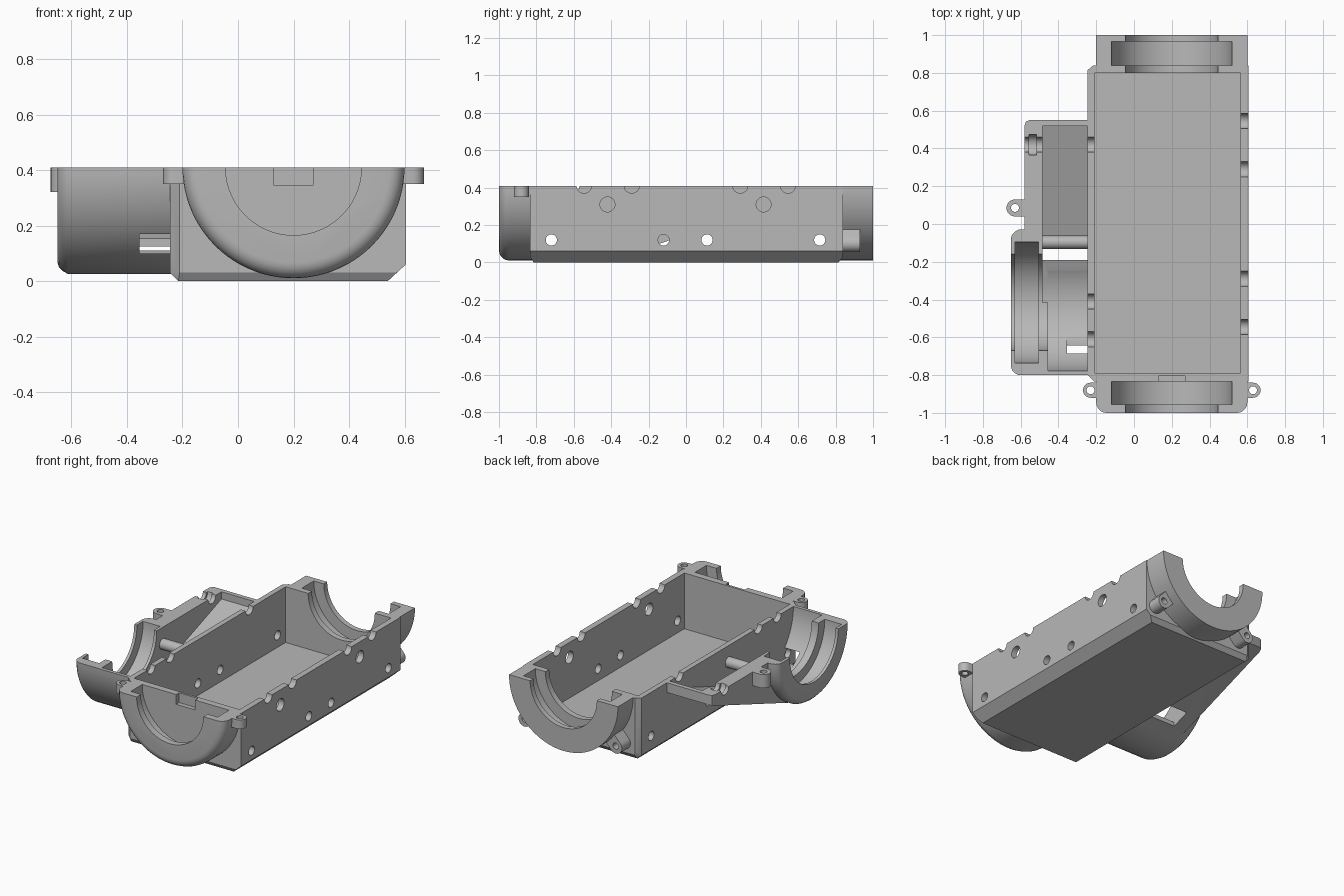
import bpy, bmesh, math
from mathutils import Vector

if "Cube" in bpy.data.objects:
    bpy.data.objects.remove(bpy.data.objects["Cube"])

TOP = 0.41
grey = bpy.data.materials.new("housing grey")
grey.diffuse_color = (0.48, 0.48, 0.48, 1)
grey.use_nodes = True
grey.node_tree.nodes["Principled BSDF"].inputs["Base Color"].default_value = grey.diffuse_color


def solid(name, pts):
    """Convex solid around a set of points."""
    bm = bmesh.new()
    for p in pts:
        bm.verts.new(p)
    res = bmesh.ops.convex_hull(bm, input=bm.verts[:])
    junk = {g for g in res["geom_interior"] + res["geom_unused"] if isinstance(g, bmesh.types.BMVert)}
    bmesh.ops.delete(bm, geom=[v for v in junk if v.is_valid], context='VERTS')
    bmesh.ops.dissolve_limit(bm, angle_limit=math.radians(0.4), verts=bm.verts[:], edges=bm.edges[:])
    bmesh.ops.recalc_face_normals(bm, faces=bm.faces[:])
    me = bpy.data.meshes.new(name)
    bm.to_mesh(me)
    bm.free()
    me.materials.append(grey)
    ob = bpy.data.objects.new(name, me)
    bpy.context.collection.objects.link(ob)
    return ob


def ring(axis, pos, c, r, n=32, half=False):
    """Circle (or its lower half) across an axis; c holds the other two coordinates."""
    span = math.pi if half else 2 * math.pi
    out = []
    for i in range(n + 1 if half else n):
        a = math.pi + span * i / n
        p = [c[0] + r * math.cos(a), c[1] + r * math.sin(a)]
        p.insert("xyz".index(axis), pos)
        out.append(Vector(p))
    return out


def rod(name, axis, a, b, c, r, n=24):
    return solid(name, ring(axis, a, c, r, n) + ring(axis, b, c, r, n))


def block(name, x, y, z):
    return solid(name, [(i, j, k) for i in x for j in y for k in z])


def combine(base, other, op):
    m = base.modifiers.new("join", 'BOOLEAN')
    m.operation, m.solver, m.object = op, 'EXACT', other
    dg = bpy.context.evaluated_depsgraph_get()
    me = bpy.data.meshes.new_from_object(base.evaluated_get(dg))
    base.modifiers.clear()
    base.data = me
    bpy.data.objects.remove(other)


# main tray with chamfered underside
house = solid("lower_housing",
              [(x, y, z) for z in (0.06, TOP) for x, y in
               ((0.605, -0.835), (0.605, 0.84), (-0.215, 0.84), (-0.245, 0.815),
                (-0.245, -0.8), (-0.21, -0.835))]
              + [(-0.245, y, 0.03) for y in (-0.8, 0.815)]
              + [(x, y, 0.03) for x in (-0.21, 0.572) for y in (-0.835, 0.84)]
              + [(x, y, 0) for x in (-0.215, 0.54) for y in (-0.815, 0.815)])
add, cut = [], []

# half-round bearing ends, the front one with a rounded rim
C = (0.2, TOP)
pts = ring('y', -0.82, C, 0.4, 44, True)
for k in range(6):
    t = k / 5 * math.pi / 2
    pts += ring('y', -0.945 - 0.055 * math.cos(t), C, 0.345 + 0.055 * math.sin(t), 44, True)
add.append(solid("front_bearing_end", pts))
add.append(solid("rear_bearing_end", ring('y', 0.82, C, 0.4, 44, True) + ring('y', 1, C, 0.4, 44, True)))

# side drum
M = (-0.415, TOP)
pts = ring('x', -0.23, M, 0.385, 44, True) + ring('x', -0.612, M, 0.385, 44, True)
pts += ring('x', -0.63, M, 0.375, 44, True) + ring('x', -0.645, M, 0.36, 44, True)
pts += ring('x', -0.65, M, 0.345, 44, True)
add.append(solid("side_drum", pts))


def slope(x, r, y_end, z_end, start=0.0):
    """Arc under the drum running into a rising straight floor."""
    p = [(x, y_end, TOP), (x, y_end, z_end), (x, M[0], TOP)]
    for i in range(8):
        a = math.radians(start + (19.5 - start) * i / 7)
        p.append((x, M[0] + r * math.sin(a), TOP - r * math.cos(a)))
    return p


# sloping hull behind the drum
add.append(solid("sloping_hull", slope(-0.23, 0.384, 0.55, 0.345)
                 + slope(-0.555, 0.384, 0.55, 0.345) + slope(-0.572, 0.384, 0.542, 0.342)
                 + slope(-0.58, 0.384, 0.52, 0.335)))

# screw ears along the rim
for x, y, r, inner, z0 in ((0.63, -0.88, 0.04, 0.57, 0.35), (-0.23, -0.88, 0.04, -0.17, 0.35),
                           (-0.63, 0.085, 0.045, -0.56, 0.32)):
    p = []
    for z in (z0, TOP):
        p += ring('z', z, (x, y), r, 24) + [Vector((inner, y - r, z)), Vector((inner, y + r, z))]
    add.append(solid("screw_ear", p))
    cut.append(rod("ear_hole", 'z', 0.2, 0.5, (x, y), 0.021))

# rear screw bosses either side of the bearing
for s in (-1, 1):
    x = 0.2 + s * 0.335
    p = []
    for y in (0.82, 0.93):
        p += ring('y', y, (x, 0.1), 0.045, 24) + ring('y', y, (x - s * 0.06, 0.165), 0.045, 24)
    add.append(solid("rear_boss", p))
    cut.append(rod("boss_hole", 'y', 0.85, 1.1, (x, 0.105), 0.021))

# tray cavity, bearing seats and latch notch
cut.append(block("tray_cavity", (-0.21, 0.565), (-0.79, 0.80), (0.04, 0.6)))
cut.append(rod("front_seat", 'y', -0.955, -0.835, C, 0.319, 80))
cut.append(rod("front_opening", 'y', -1.1, -0.945, C, 0.245, 80))
cut.append(rod("rear_seat", 'y', 0.84, 0.965, C, 0.319, 80))
cut.append(rod("rear_opening", 'y', 0.78, 1.1, C, 0.245, 80))
cut.append(block("latch_notch", (0.13, 0.27), (-0.85, -0.805), (0.345, 0.5)))

# drum seat, drum opening and hollow hull
cut.append(rod("drum_seat", 'x', -0.63, -0.505, M, 0.32, 80))
cut.append(rod("drum_opening", 'x', -0.7, -0.44, M, 0.255, 80))
cut.append(rod("motor_cavity", 'x', -0.455, -0.245, M, 0.362, 80))
p = []
for x in (-0.485, -0.245):
    p += slope(x, 0.358, 0.52, 0.362) + [(x, M[0], 0.5), (x, 0.52, 0.5)]
cut.append(solid("hull_cavity", p))
cut.append(block("floor_window", (-0.485, -0.245), (-0.19, -0.07), (-0.1, 0.3)))
cut.append(block("wall_slot", (-0.355, -0.245), (-0.82, -0.6), (0.10, 0.17)))

# wall holes and half-round rim notches
for y in (-0.72, -0.12, 0.113, 0.715):
    cut.append(rod("low_hole", 'x', -0.4 if y == -0.12 else -0.3, 0.7, (y, 0.12), 0.03))
for y in (-0.42, 0.415):
    cut.append(rod("cable_hole", 'x', 0.5, 0.7, (y, 0.31), 0.04))
for y in (-0.545, -0.29, 0.29, 0.545):
    cut.append(rod("right_notch", 'x', 0.5, 0.7, (y, TOP), 0.04))
for y in (-0.61, -0.41, 0.42):
    cut.append(rod("left_notch", 'x', -0.27, -0.15, (y, TOP), 0.04))
cut.append(rod("hull_notch", 'x', -0.65, -0.45, (0.42, TOP), 0.04))
cut.append(rod("nut_pocket", 'x', -0.555, -0.515, (0.42, TOP), 0.055))

for ob in add:
    combine(house, ob, 'UNION')
for ob in cut:
    combine(house, ob, 'DIFFERENCE')

# round bar bridging the hull
bar = rod("cross_bar", 'x', -0.495, -0.235, (-0.097, 0.30), 0.035)

for ob in (house, bar):
    bpy.ops.object.select_all(action='DESELECT')
    ob.select_set(True)
    bpy.context.view_layer.objects.active = ob
    bpy.ops.object.shade_smooth_by_angle(angle=math.radians(30))
